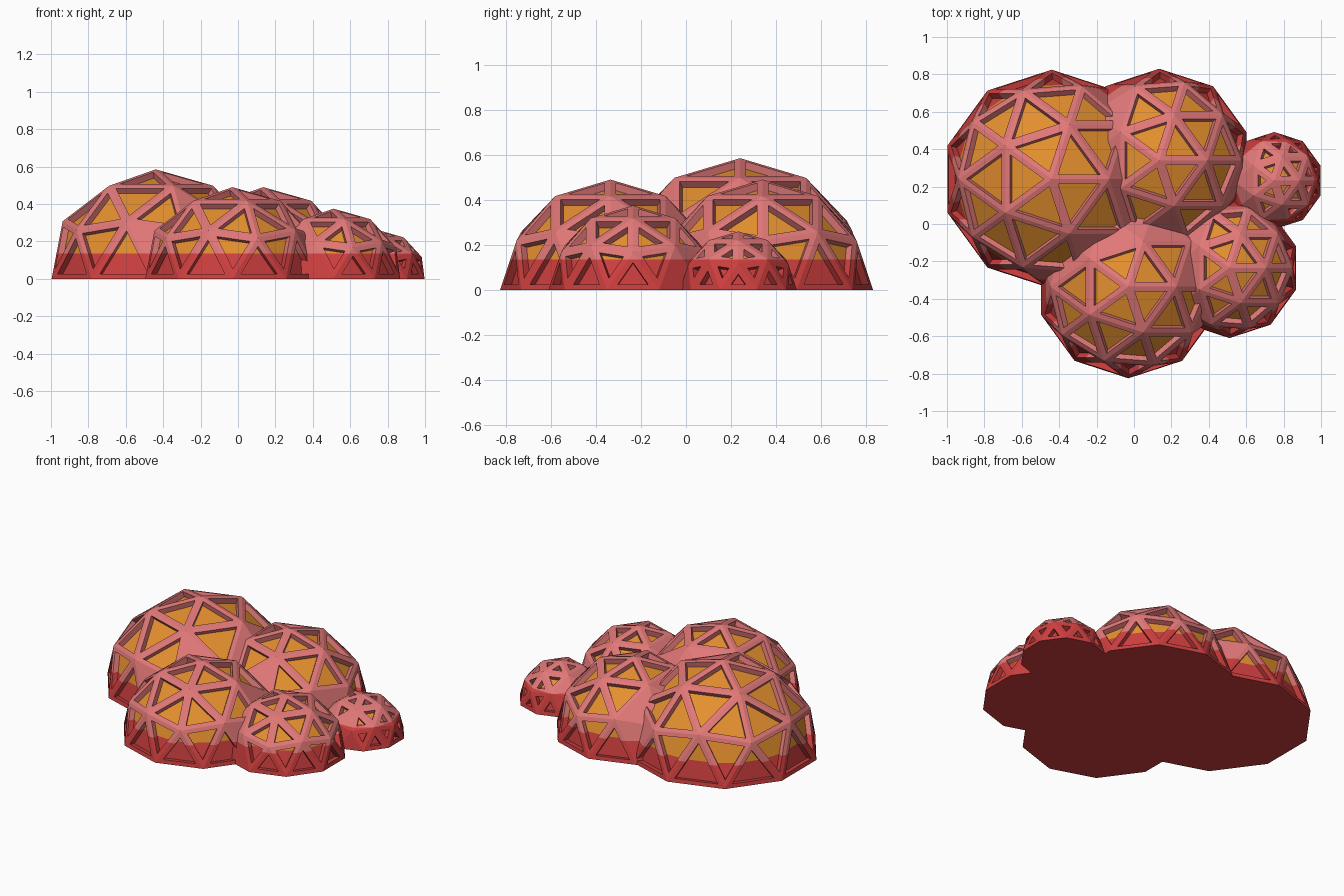
import bpy, bmesh
from mathutils import Vector

if "Cube" in bpy.data.objects:
    bpy.data.objects.remove(bpy.data.objects["Cube"])

STRUT, DEPTH, BAND = 0.026, 0.034, 0.135   # half strut width, panel recess, red band height

def material(name, r, g, b):
    m = bpy.data.materials.new(name)
    lin = [((c / 255 + 0.055) / 1.055) ** 2.4 for c in (r, g, b)]
    m.diffuse_color = (*lin, 1)
    m.use_nodes = True
    m.node_tree.nodes["Principled BSDF"].inputs["Base Color"].default_value = m.diffuse_color
    return m

MATS = [material("pink_frame", 226, 120, 120),
        material("orange_panel", 228, 143, 46),
        material("red_base", 205, 62, 62)]

# name, centre x, centre y, radius
DOMES = [("large_dome", -0.44, 0.24, 0.585),
         ("back_dome", 0.135, 0.34, 0.49),
         ("front_dome", -0.03, -0.335, 0.49),
         ("small_dome", 0.51, -0.235, 0.375),
         ("tiny_dome", 0.75, 0.232, 0.26)]

def bisect(bm, co, no, clear=False):
    bmesh.ops.bisect_plane(bm, geom=bm.verts[:] + bm.edges[:] + bm.faces[:], dist=1e-5,
                           plane_co=co, plane_no=no, clear_outer=clear)

def build_dome(name, x, y, r):
    c = Vector((x, y, 0))
    # plane where this dome meets each neighbour: (direction, distance)
    cuts = []
    for n2, x2, y2, r2 in DOMES:
        if n2 != name:
            v = Vector((x2, y2, 0)) - c
            d = v.length
            cuts.append((v / d, (d * d + r * r - r2 * r2) / (2 * d)))

    # upper half of a geodesic sphere
    bm = bmesh.new()
    bmesh.ops.create_icosphere(bm, subdivisions=2, radius=r)
    low = [f for f in bm.faces if f.calc_center_median().z < 0]
    bmesh.ops.delete(bm, geom=low, context='FACES')
    rim = [e for e in bm.edges if e.is_boundary]

    # recessed panels in the triangles clear of the joints
    panels = [f for f in bm.faces
              if all(f.calc_center_median().dot(n) < a - 0.035 for n, a in cuts)]
    bmesh.ops.contextual_create(bm, geom=rim)          # flat underside
    bmesh.ops.recalc_face_normals(bm, faces=bm.faces[:])
    bmesh.ops.inset_individual(bm, faces=panels, thickness=STRUT, depth=0, use_even_offset=True)
    bmesh.ops.inset_individual(bm, faces=panels, thickness=0, depth=-DEPTH, use_even_offset=True)
    for f in panels:
        f.material_index = 1

    # trim what is buried in the neighbours, then colour the base band
    for n, a in cuts:
        bisect(bm, n * (a + 0.06), n, clear=True)
    bisect(bm, (0, 0, BAND), (0, 0, 1))
    for f in bm.faces:
        if f.calc_center_median().z < BAND and max(v.co.z for v in f.verts) < BAND + 1e-3:
            f.material_index = 2

    me = bpy.data.meshes.new(name)
    bm.to_mesh(me)
    bm.free()
    for m in MATS:
        me.materials.append(m)
    ob = bpy.data.objects.new(name, me)
    ob.location = c
    bpy.context.collection.objects.link(ob)

for dome in DOMES:
    build_dome(*dome)
